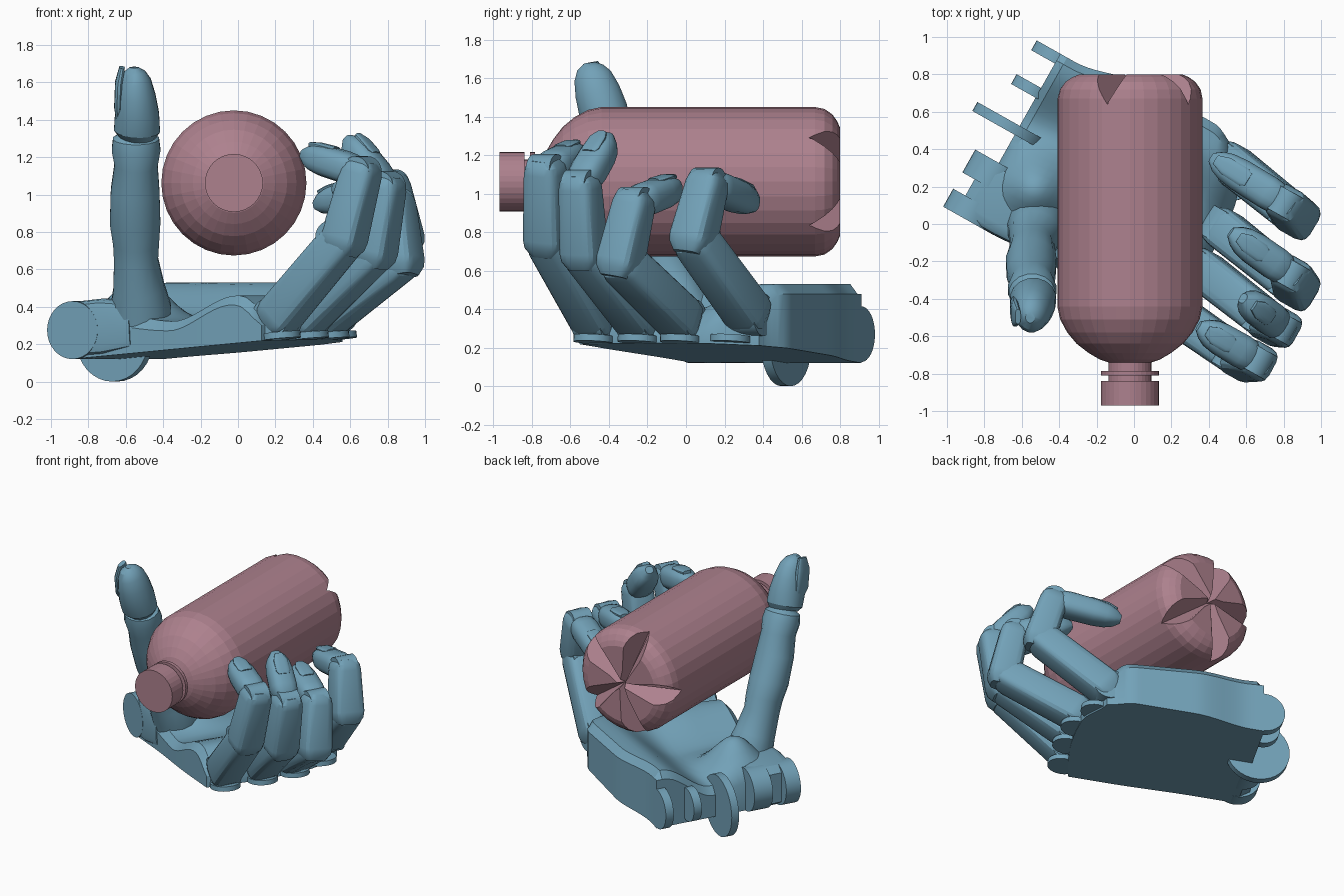
import bpy, bmesh, math
from mathutils import Vector as V, Matrix

if "Cube" in bpy.data.objects:
    bpy.data.objects.remove(bpy.data.objects["Cube"])

def material(name, col):
    m = bpy.data.materials.new(name)
    m.diffuse_color = (*col, 1)
    m.use_nodes = True
    m.node_tree.nodes["Principled BSDF"].inputs["Base Color"].default_value = m.diffuse_color
    return m
BLUE = material("hand_blue", (0.17, 0.36, 0.48))
PINK = material("bottle_pink", (0.42, 0.22, 0.27))
U = V((0.87, -0.49, 0)).normalized()   # wrist to knuckles
W = V((0.49, 0.87, 0)).normalized()    # across the palm
def hand(a, b, z):
    return U * a + W * b + V((0, 0, z))

def finish(name, bm, mat, angle=30):
    bmesh.ops.recalc_face_normals(bm, faces=bm.faces)
    me = bpy.data.meshes.new(name)
    bm.to_mesh(me)
    bm.free()
    ob = bpy.data.objects.new(name, me)
    bpy.context.collection.objects.link(ob)
    me.materials.append(mat)
    bpy.ops.object.select_all(action='DESELECT')
    ob.select_set(True)
    bpy.context.view_layer.objects.active = ob
    if angle:
        bpy.ops.object.shade_smooth_by_angle(angle=math.radians(angle))
    return ob

def bridge(bm, rings, caps=True):
    n = len(rings[0])
    for r, s in zip(rings, rings[1:]):
        for i in range(n):
            bm.faces.new((r[i], r[(i+1) % n], s[(i+1) % n], s[i]))
    if caps:
        bm.faces.new(rings[0])
        bm.faces.new(rings[-1])

def loft(name, stations, side, power=2.0, n=16, mat=BLUE):
    """Tube through (point, width, depth) stations, superellipse section."""
    bm, rings = bmesh.new(), []
    pts = [V(s[0]) for s in stations]
    for i, (p, w, d) in enumerate(stations):
        t = (pts[min(i+1, len(pts)-1)] - pts[max(i-1, 0)]).normalized()
        x = (side - t * side.dot(t)).normalized()
        y = t.cross(x)
        ring = []
        for k in range(n):
            c, s = math.cos(math.tau*(k+.5)/n), math.sin(math.tau*(k+.5)/n)
            cx = math.copysign(abs(c)**(2/power), c) * w/2
            cy = math.copysign(abs(s)**(2/power), s) * d/2
            ring.append(bm.verts.new(pts[i] + x*cx + y*cy))
        rings.append(ring)
    bridge(bm, rings)
    return finish(name, bm, mat)

def disc(name, c, axis, r, h, seg=32):
    bm = bmesh.new()
    m = Matrix.Translation(c) @ axis.to_track_quat('Z', 'Y').to_matrix().to_4x4()
    bmesh.ops.create_cone(bm, cap_ends=True, segments=seg, radius1=r, radius2=r, depth=h, matrix=m)
    return finish(name, bm, BLUE)

def phalanx(name, p, q, w0, w1, side, start=-.06, end=.06):
    p, q = V(p), V(q)
    L = (q-p).length
    t = (q-p)/L
    st = [(start, w0*.68), (start+.045, w0*.94), (start+.09, w0),
          (L+end-.07, w1), (L+end-.03, w1*.92), (L+end, w1*.66)]
    return loft(name, [(p+t*s, w, w) for s, w in st], side, 4.0)

def fingertip(name, p, q, w, side, nail_dir):
    p, q = V(p), V(q)
    L = (q-p).length
    t = (q-p)/L
    st = [(-.04, .7), (.0, .95), (.05, 1), (L*.6, .97), (L*.82, .86), (L*.97, .64), (L+.03, .3)]
    loft(name, [(p+t*s, w*k, w*k*.92) for s, k in st], side, 2.8)
    # nail plate on the outer face
    o = (nail_dir - t*nail_dir.dot(t)).normalized() * w * .405
    loft(name + "_nail", [(p+t*L*f+o*g, w*k, .03) for f, k, g in
         ((.42, .4, 1), (.5, .56, 1), (.8, .54, .95), (.97, .3, .8))], side, 3.0)

# ---- bottle body, lathed around y, faceted
prof = [(.80, .28), (.785, .315), (.76, .35), (.72, .378), (.67, .388), (.57, .388), (-.44, .388), (-.51, .373),
        (-.58, .335), (-.64, .285), (-.69, .22), (-.725, .16), (-.74, .115), (-.785, .115),
        (-.785, .155), (-.81, .155), (-.81, .115), (-.84, .115), (-.84, .155), (-.97, .155)]
BX, BZ = -.022, 1.062
bm = bmesh.new()
bridge(bm, [[bm.verts.new((BX + r*math.cos(math.tau*k/32), y, BZ + r*math.sin(math.tau*k/32)))
             for k in range(32)] for y, r in prof])
bottle = finish("bottle", bm, PINK, angle=0)
# five V grooves in the base
for k in range(5):
    a = math.radians(36 + 72*k)
    R, T = V((math.cos(a), 0, math.sin(a))), V((-math.sin(a), 0, math.cos(a)))
    bm = bmesh.new()
    rings = [[bm.verts.new(V((BX, 0, BZ)) + R*r + T*x + V((0, y, 0)))
              for x, y in ((0, ya), (h, .85), (-h, .85))] for r, ya, h in ((0, .745, .03), (.45, .62, .15))]
    bridge(bm, rings)
    cut = finish("groove_cutter", bm, PINK, angle=0)
    cut.hide_render = True
    mod = bottle.modifiers.new("groove", 'BOOLEAN')
    mod.operation, mod.object, mod.solver = 'DIFFERENCE', cut, 'EXACT'
    bpy.context.view_layer.objects.active = bottle
    bpy.ops.object.modifier_apply(modifier="groove")
    bpy.data.objects.remove(cut)

# ---- palm: slab with sloping floor and a hollow, raised top
def sm(x, a, b):
    t = min(1, max(0, (x-a)/(b-a)))
    return t*t*(3-2*t)
def top(a, b):
    z = .32 + .21*sm(b, .15, .55) + .14*sm(a, -.2, .2)*(1-sm(b, -.1, .5))
    z += .25*math.exp(-((a+.55)/.2)**2 - ((b+.1)/.2)**2)
    return z - .12*sm(a, .22, .42)
def edge(a, s):   # palm outline at wrist-to-knuckle position a
    lo = -.40 - .02*sm(a, -.5, .1) + .0*a
    hi = .60 + .08*sm(a, -.7, -.3) - .08*sm(a, .15, .42)
    return lo + (hi-lo)*s
NA, NB = 28, 24
bm = bmesh.new()
grid = [[], []]
for i in range(NA+1):
    rows = [[], []]
    for j in range(NB+1):
        s = j/NB
        a0 = -.79 + 1.17*i/NA
        b = edge(a0, s)
        a = a0 + .06*sm(i/NA, .5, 1)*math.sin(math.pi*s) - .08*sm(i/NA, .6, 1)*sm(s, .75, 1)
        floor = .12 + .10*(a+.8)/1.2
        rim = .05 if j in (0, NB) or i in (0, NA) else 0
        rows[0].append(bm.verts.new(hand(a, b, floor)))
        rows[1].append(bm.verts.new(hand(a, b, top(a0, b) - rim)))
    grid[0].append(rows[0])
    grid[1].append(rows[1])
for g in grid:
    for i in range(NA):
        for j in range(NB):
            bm.faces.new((g[i][j], g[i+1][j], g[i+1][j+1], g[i][j+1]))
def loop(g):
    return ([g[i][0] for i in range(NA)] + [g[NA][j] for j in range(NB)] +
            [g[i][NB] for i in range(NA, 0, -1)] + [g[0][j] for j in range(NB, 0, -1)])
bridge(bm, [loop(grid[0]), loop(grid[1])], caps=False)
finish("palm", bm, BLUE)

# ---- wrist hinge: a big wheel and smaller lugs on one axle
for name, a, b, z, r, h in (("wrist_wheel", -.83, .13, .22, .22, .055), ("wrist_lug_inner", -.82, .36, .27, .12, .06),
                            ("wrist_lug_outer", -.79, .57, .27, .145, .06), ("wrist_block_a", -.78, -.365, .275, .155, .11),
                            ("wrist_block_b", -.78, -.14, .275, .155, .14)):
    disc(name, hand(a, b, z), W, r, h)
loft("wrist_cheek", [(hand(-.86, -.245, .275), .35, .22), (hand(-.80, -.245, .275), .35, .305),
                     (hand(-.62, -.245, .29), .35, .31), (hand(-.45, -.235, .30), .35, .26)], W, 7.0)

# ---- four fingers: knuckle, middle joint, end joint, tip
fingers = {
    "index":  ((.21, -.47, .34), (.57, -.72, .77), (.66, -.73, 1.12), (.37, -.56, 1.21)),
    "middle": ((.36, -.24, .34), (.73, -.53, .70), (.79, -.55, 1.04), (.60, -.41, 1.28)),
    "ring":   ((.47, -.02, .34), (.87, -.34, .65), (.84, -.27, .95), (.54, -.06, 1.03)),
    "little": ((.51, .33, .37), (.87, .04, .77), (.81, .11, 1.05), (.44, .34, .95)),
}
for name, (m, p, d, t) in fingers.items():
    m, p, d, t = V(m), V(p), V(d), V(t)
    phalanx(name + "_lower", m, p, .225, .215, W, -.06, .03)
    phalanx(name + "_middle", p, d, .22, .195, W, -.09, .06)
    fingertip(name + "_tip", d + (t-d).normalized()*.06, t, .185, W, U*.5 + V((0, 0, 1)))
    disc(name + "_knuckle", m, W, .11, .17, 24)
    disc(name + "_joint", p - U*.04, W, .09, .18, 24)
    disc(name + "_end_joint", d, W, .085, .14, 24)
    tab = V((m.x + .02, min(m.y, .24) - .01, .245))
    disc(name + "_tab", tab, V((-.085, .05, 1)), .105, .035, 24)

# ---- thumb, standing upright
S = V((1, 0, 0))
loft("thumb_base", [((-.52, .02, .25), .20, .20), ((-.52, .01, .30), .31, .30), ((-.52, -.01, .40), .33, .32),
                    ((-.53, -.06, .50), .28, .29), ((-.545, -.12, .65), .24, .26), ((-.545, -.15, .74), .25, .27),
                    ((-.55, -.20, .85), .275, .27), ((-.55, -.27, 1.02), .265, .26), ((-.545, -.32, 1.16), .235, .25),
                    ((-.545, -.35, 1.24), .265, .25), ((-.545, -.37, 1.30), .25, .22), ((-.545, -.38, 1.33), .15, .14)], S)
loft("thumb_tip", [((-.545, -.385, 1.31), .20, .18), ((-.54, -.40, 1.345), .25, .24), ((-.54, -.43, 1.43), .24, .26),
                   ((-.545, -.46, 1.53), .21, .24), ((-.55, -.485, 1.61), .17, .20), ((-.555, -.497, 1.655), .12, .14),
                   ((-.555, -.50, 1.68), .05, .06)], S)
loft("thumb_nail", [((-.635, -.44, 1.42), .04, .09), ((-.64, -.455, 1.47), .045, .14),
                    ((-.635, -.48, 1.60), .045, .14), ((-.62, -.495, 1.68), .03, .08)], S, 3.0)
